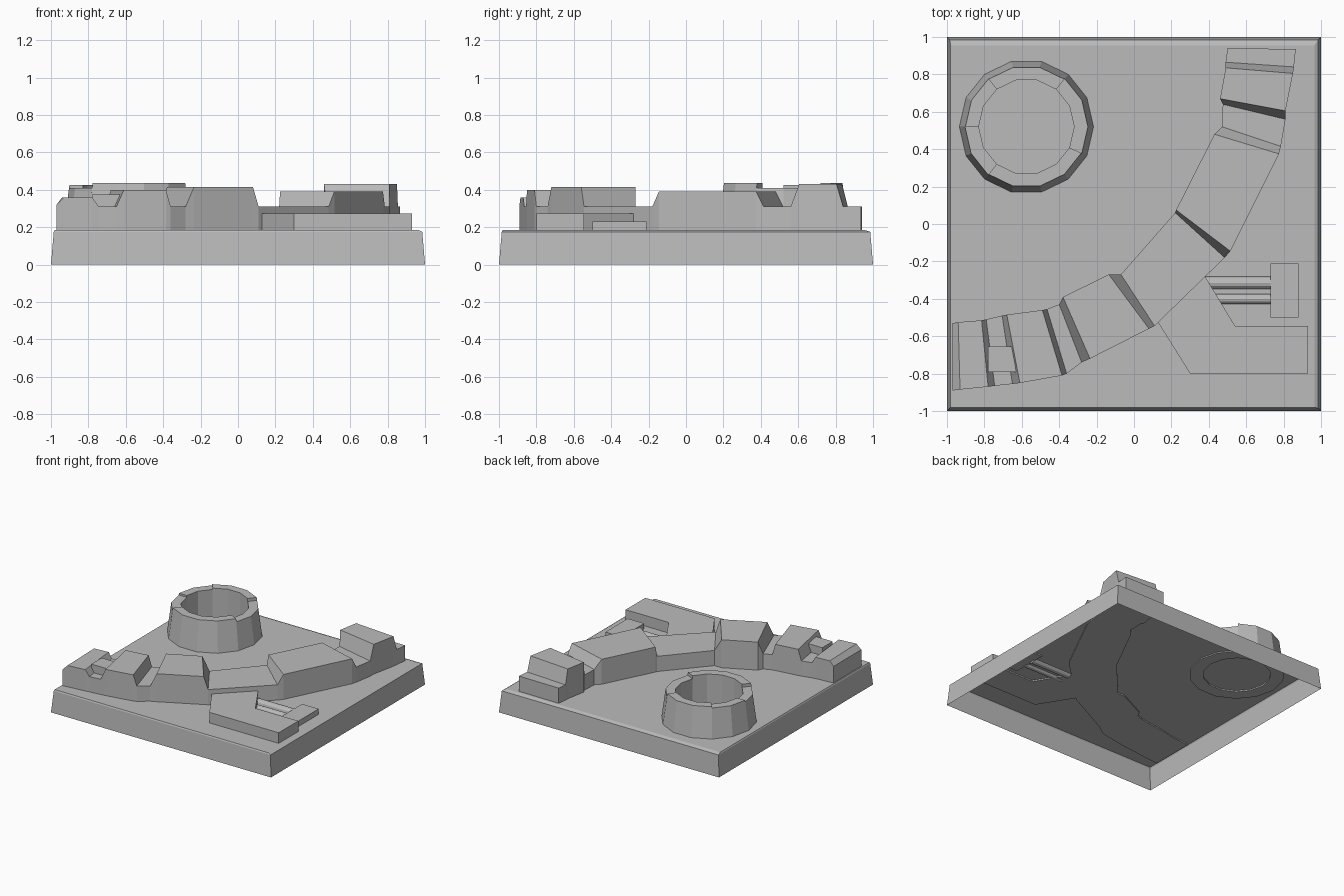
import bpy, bmesh
from math import sin, cos, tau

cube = bpy.data.objects.get("Cube")
if cube:
    bpy.data.objects.remove(cube)

GROUND, FOOT = 0.185, 0.175

stone = bpy.data.materials.new("stone_grey")
stone.use_nodes = True
stone.diffuse_color = (0.5, 0.5, 0.5, 1)
stone.node_tree.nodes["Principled BSDF"].inputs["Base Color"].default_value = (0.5, 0.5, 0.5, 1)


def finish(name, bm):
    bmesh.ops.recalc_face_normals(bm, faces=bm.faces)
    mesh = bpy.data.meshes.new(name)
    bm.to_mesh(mesh)
    bm.free()
    mesh.materials.append(stone)
    obj = bpy.data.objects.new(name, mesh)
    bpy.context.collection.objects.link(obj)
    return obj


def prism(name, outline, top, bottom=FOOT):
    bm = bmesh.new()
    low = [bm.verts.new((x, y, bottom)) for x, y in outline]
    high = [bm.verts.new((x, y, top)) for x, y in outline]
    bm.faces.new(high)
    bm.faces.new(low[::-1])
    for i in range(len(low)):
        j = (i + 1) % len(low)
        bm.faces.new((low[i], low[j], high[j], high[i]))
    return finish(name, bm)


def block(name, x0, x1, y0, y1, top, bottom=FOOT):
    return prism(name, [(x0, y0), (x1, y0), (x1, y1), (x0, y1)], top, bottom)


# Hollow base, open underneath, with a chamfered rim
bm = bmesh.new()
rings = []
for x0, x1, y0, y1, z in ((-1, 1, -1, 1, 0),
                          (-.985, .985, -.985, .985, .175),
                          (-.98, .965, -.98, .955, GROUND)):
    rings.append([bm.verts.new(p) for p in
                  ((x0, y0, z), (x1, y0, z), (x1, y1, z), (x0, y1, z))])
for a, b in zip(rings, rings[1:]):
    for i in range(4):
        j = (i + 1) % 4
        bm.faces.new((a[i], a[j], b[j], b[i]))
bm.faces.new(rings[-1])
base = finish("base_plate", bm)

# Curved rampart: inner edge, outer edge and height at each station
stations = [
    (-.97, -.53, -.97, -.89, .32), (-.94, -.525, -.93, -.885, .36),
    (-.815, -.515, -.78, -.87, .36), (-.79, -.51, -.745, -.865, .31),
    (-.705, -.49, -.65, -.855, .31), (-.68, -.485, -.61, -.85, .4),
    (-.49, -.46, -.385, -.81, .4), (-.465, -.455, -.36, -.8, .31),
    (-.4, -.43, -.28, -.74, .31), (-.38, -.39, -.235, -.72, .415),
    (-.135, -.27, .08, -.56, .415), (-.07, -.27, .11, -.545, .31),
    (.22, .06, .485, -.18, .31), (.225, .075, .515, -.145, .39),
    (.43, .48, .775, .375, .39), (.47, .52, .785, .415, .31),
    (.475, .64, .81, .56, .31), (.46, .67, .81, .605, .43),
    (.49, .835, .85, .805, .43), (.49, .865, .855, .84, .31),
    (.5, .94, .865, .935, .31),
]
bm = bmesh.new()
loops = []
for ix, iy, ox, oy, z in stations:
    loops.append([bm.verts.new(p) for p in
                  ((ix, iy, FOOT), (ix, iy, z), (ox, oy, z), (ox, oy, FOOT))])
for a, b in zip(loops, loops[1:]):
    for i in range(4):
        j = (i + 1) % 4
        bm.faces.new((a[i], a[j], b[j], b[i]))
bm.faces.new(loops[0])
bm.faces.new(loops[-1])
finish("curved_rampart", bm)

# Small block standing in the first gap
block("gap_block", -.78, -.63, -.79, -.655, .375, .3)

# Angled platform outside the rampart
prism("angled_platform", [(.1, -.48), (.3, -.8), (.93, -.8), (.93, -.545),
                          (.54, -.545), (.38, -.28), (.3, -.34)], .272)

# Low block joined to the platform by two pipes
block("low_block", .73, .88, -.5, -.21, .23)
for side, y, r in (("left", -.315, .033), ("right", -.4, .027)):
    ring = [(y + r * cos(tau * i / 12), .195 + r * sin(tau * i / 12)) for i in range(12)]
    bm = bmesh.new()
    ends = [[bm.verts.new((x, py, pz)) for py, pz in ring] for x in (.38, .74)]
    bm.faces.new(ends[0])
    bm.faces.new(ends[1])
    for i in range(12):
        j = (i + 1) % 12
        bm.faces.new((ends[0][i], ends[0][j], ends[1][j], ends[1][i]))
    finish(side + "_pipe", bm)

# Round hollow tower: one wedge per side, with a broken rim
SIDES, CX, CY = 14, -.575, .52
bm = bmesh.new()
for k in range(SIDES):
    top = .41 if k in (13, 0, 1, 7, 8) else .425 if k in (5, 6) else .435
    slope = (top - GROUND) / .25
    wedge = []
    for a in (tau * k / SIDES, tau * (k + 1) / SIDES):
        for r, z in ((.255, FOOT), (.255, top), (.36 - .035 * slope, top), (.36, FOOT)):
            wedge.append(bm.verts.new((CX + r * cos(a), CY + r * sin(a), z)))
    for i in range(4):
        j = (i + 1) % 4
        bm.faces.new((wedge[i], wedge[j], wedge[4 + j], wedge[4 + i]))
    bm.faces.new(wedge[:4])
    bm.faces.new(wedge[4:])
finish("round_tower", bm)
